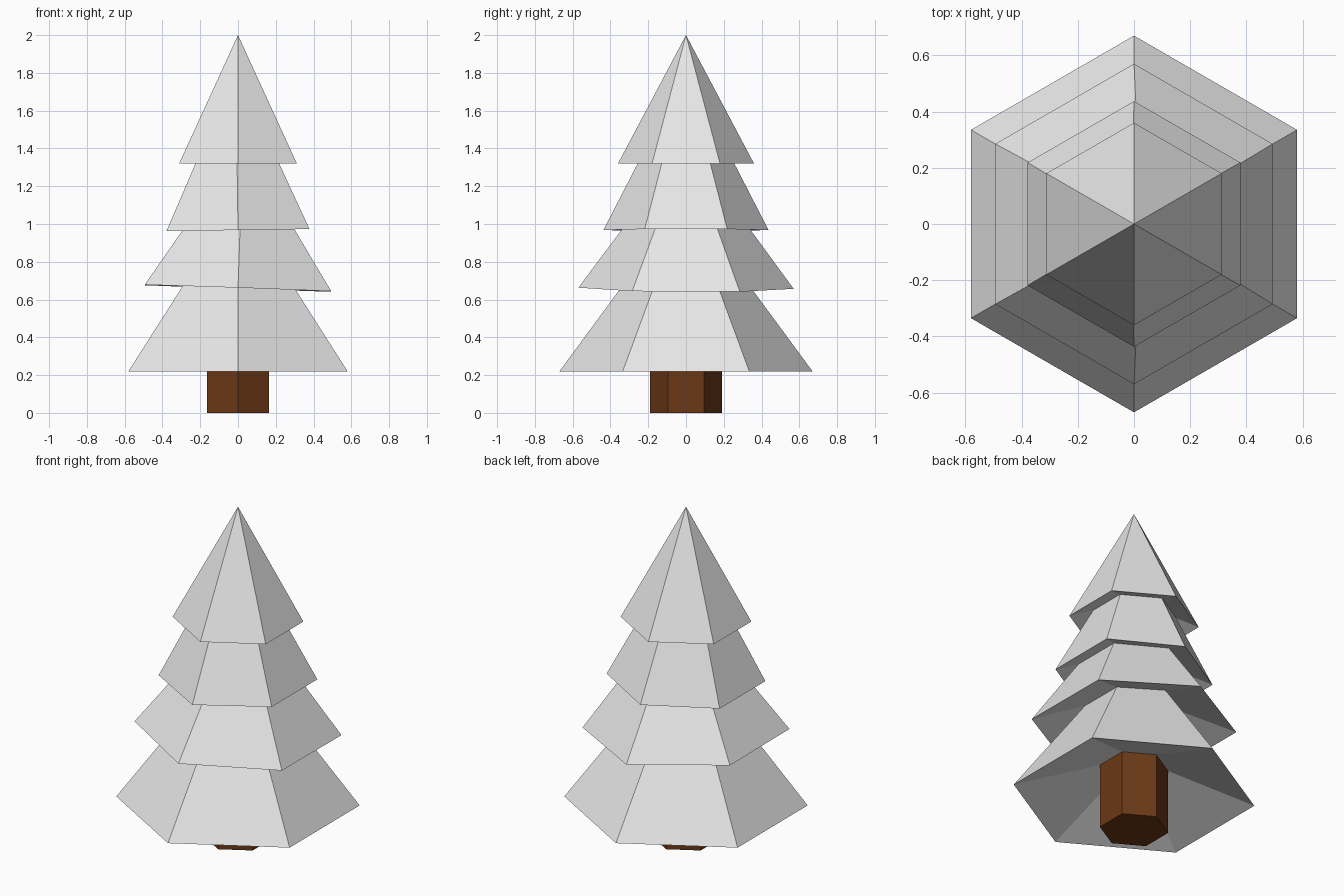
import bpy
import bmesh
import math

cube = bpy.data.objects.get("Cube")
if cube:
    bpy.data.objects.remove(cube, do_unlink=True)

SIDES = 6


def make_material(name, rgb):
    mat = bpy.data.materials.new(name)
    mat.use_nodes = True
    color = (*rgb, 1.0)
    mat.diffuse_color = color
    mat.node_tree.nodes["Principled BSDF"].inputs["Base Color"].default_value = color
    return mat


def hex_ring(bm, radius, z):
    """Six points with corners at the front and back."""
    angles = [math.pi / 2 + i * math.tau / SIDES for i in range(SIDES)]
    return [bm.verts.new((radius * math.cos(a), radius * math.sin(a), z)) for a in angles]


def finish(bm, name, mat):
    bmesh.ops.recalc_face_normals(bm, faces=bm.faces)
    mesh = bpy.data.meshes.new(name)
    bm.to_mesh(mesh)
    bm.free()
    mesh.materials.append(mat)
    obj = bpy.data.objects.new(name, mesh)
    bpy.context.collection.objects.link(obj)
    return obj


def make_tier(name, radius, z, height, hollow, tilt, mat):
    """Pointed skirt of branches with a hollowed underside."""
    bm = bmesh.new()
    rim = hex_ring(bm, radius, 0)
    tip = bm.verts.new((0, 0, height))
    inner = bm.verts.new((0, 0, hollow))
    for a, b in zip(rim, rim[1:] + rim[:1]):
        bm.faces.new((a, b, tip))
        bm.faces.new((b, a, inner))
    obj = finish(bm, name, mat)
    obj.location.z = z
    obj.rotation_euler = [math.radians(t) for t in (*tilt, 0)]
    return obj


def make_trunk(radius, height, mat):
    bm = bmesh.new()
    bottom, top = hex_ring(bm, radius, 0), hex_ring(bm, radius, height)
    bm.faces.new(bottom)
    bm.faces.new(top)
    for i in range(SIDES):
        j = (i + 1) % SIDES
        bm.faces.new((bottom[i], bottom[j], top[j], top[i]))
    return finish(bm, "trunk", mat)


foliage = make_material("pale grey", (0.8, 0.8, 0.8))
bark = make_material("dark brown", (0.15, 0.04, 0.008))

# Trunk
make_trunk(0.19, 0.42, bark)

# Foliage: name, radius, rim height, tip rise, hollow depth, tilt about x and y
tiers = [
    ("bottom_branches", 0.67, 0.22, 0.91, 0.24, (0, 0)),
    ("lower_branches", 0.57, 0.66, 0.77, 0.2, (-0.3, 2)),
    ("upper_branches", 0.437, 0.968, 0.85, 0.15, (0, -0.8)),
    ("top_branches", 0.36, 1.32, 0.68, 0.13, (0, 0)),
]
for name, radius, z, rise, hollow, tilt in tiers:
    make_tier(name, radius, z, rise, hollow, tilt, foliage)
